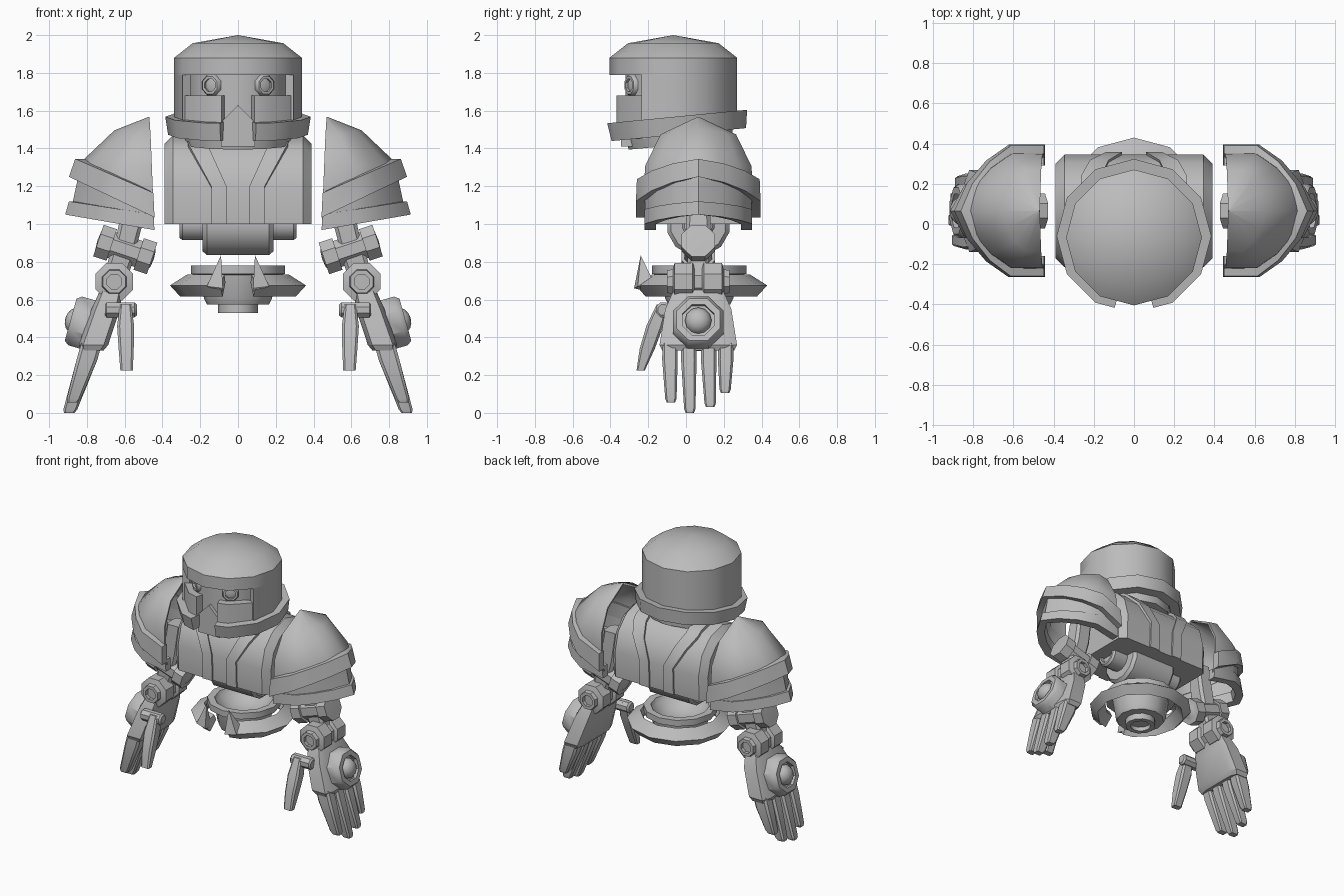
import bpy, bmesh, math
from mathutils import Vector, Matrix

grey = bpy.data.materials.new("plain grey")
grey.diffuse_color = (0.5, 0.5, 0.5, 1)
CY = 0.065  # depth of the body centre line


def loft(name, rings, closed=True, caps=True, mat=None, sharp=38, solid=0):
    """Skin a series of equal-length point rings."""
    bm = bmesh.new()
    vs = [[bm.verts.new(mat @ Vector(p) if mat else p) for p in r] for r in rings]
    n = len(rings[0])
    for a, b in zip(vs, vs[1:]):
        for i in range(n if closed else n - 1):
            j = (i + 1) % n
            bm.faces.new((a[i], a[j], b[j], b[i]))
    if closed and caps:
        bm.faces.new(vs[0])
        bm.faces.new(vs[-1])
    bmesh.ops.remove_doubles(bm, verts=bm.verts, dist=1e-5)
    bmesh.ops.recalc_face_normals(bm, faces=bm.faces)
    for f in bm.faces:
        f.smooth = True
    for e in bm.edges:
        e.smooth = len(e.link_faces) == 2 and e.calc_face_angle(0) < math.radians(sharp)
    me = bpy.data.meshes.new(name)
    bm.to_mesh(me)
    bm.free()
    me.materials.append(grey)
    ob = bpy.data.objects.new(name, me)
    bpy.context.collection.objects.link(ob)
    if solid:
        m = ob.modifiers.new("thickness", 'SOLIDIFY')
        m.thickness, m.offset = solid, 0
    return ob


def turn(name, base, axis, profile, n=8, phase=0.0, sharp=38):
    """Turned part: profile of (radius, height along axis)."""
    mat = Matrix.Translation(base) @ Vector(axis).to_track_quat('Z', 'Y').to_matrix().to_4x4()
    rings = [[(max(r, 1e-6) * math.sin(2 * math.pi * (i + phase) / n),
               -max(r, 1e-6) * math.cos(2 * math.pi * (i + phase) / n), h)
              for i in range(n)] for r, h in profile]
    ends = [r for r, h in (profile[0], profile[-1])]
    return loft(name, rings, caps=min(ends) > 0, mat=mat, sharp=sharp)


def sector(name, base, section, a0, a1, tilt=0.0):
    """Part of a twelve-sided ring; angle 0 faces the front."""
    angles = [a0] + [a for a in range(0, 361, 30) if a0 < a < a1] + [a1]
    rings = []
    for a in angles:
        k = math.cos(math.radians(15)) / math.cos(math.radians(a % 30 - 15))
        t = math.radians(a)
        rings.append([(r * k * math.sin(t), -r * k * math.cos(t), z) for r, z in section])
    mat = Matrix.Translation(base) @ Matrix.Rotation(math.radians(tilt), 4, 'X')
    return loft(name, rings, mat=mat)


def rect(r0, r1, z0, z1):
    return [(r1, z0), (r1, z1), (r0, z1), (r0, z0)]


def limb(name, rows, s, c=0.3):
    """Chamfered block through rows of (x, y, z, half x, half y)."""
    k = 1 - c
    pat = [(1, k), (k, 1), (-k, 1), (-1, k), (-1, -k), (-k, -1), (k, -1), (1, -k)]
    return loft(name, [[(s * (x + hx * u), y + hy * v, z) for u, v in pat]
                       for x, y, z, hx, hy in rows], sharp=25)


# --- head ---
HC = (0, -0.067, 0)
turn("helmet_dome", HC, (0, 0, 1),
     [(0, 2.0), (0.24, 1.957), (0.338, 1.88), (0.338, 1.79), (0.25, 1.79)], 12, sharp=32)
sector("helmet_back", HC, rect(0.29, 0.338, 1.53, 1.79), 60, 300)
turn("head_core", HC, (0, 0, 1), [(0.262, 1.45), (0.262, 1.85)], 12, 0.5)
sector("cheek_left", HC, rect(0.27, 0.325, 1.48, 1.68), 16, 60)
sector("cheek_right", HC, rect(0.27, 0.325, 1.48, 1.68), 300, 344)
sector("jaw_band", (0, -0.055, 1.52), [(0.37, -0.048), (0.385, 0.048), (0.30, 0.048), (0.30, -0.048)],
       15, 345, 5.5)
turn("chin", (0, -0.03, 1.42), (0, -0.096, 1), [(0.275, 0), (0.295, 0.13)], 12)
nose = [(-0.09, 1.41), (0.09, 1.41), (0.09, 1.54), (0, 1.63), (-0.09, 1.54)]
loft("nose_plate", [[(x, y, z) for x, z in nose] for y in (-0.345, -0.28)])
for s in (1, -1):
    turn("eye", (s * 0.128, -0.268, 1.735), (s * 0.53, -0.85, 0),
         [(0.058, -0.02), (0.058, 0.03), (0.05, 0.04), (0.036, 0.04), (0.036, 0.025), (0, 0.035)], 8, 0.5)

# --- torso barrel with chamfered ends ---
half = [(-0.272, 1.0), (-0.28, 1.19), (-0.242, 1.33), (-0.165, 1.41), (-0.13, 1.435), (0, 1.47)]
arch = half + [(-y, z) for y, z in half[-2::-1]]


def arch_ring(x, k):
    return [(x, CY + y * k, 1 + (z - 1) * (1 - (1 - k) * 0.6)) for y, z in arch]


loft("torso", [arch_ring(x, k) for x, k in ((-0.39, 0.84), (-0.345, 1), (0.345, 1), (0.39, 0.84))], sharp=30)


# --- raised trim running over front, top and back ---
def trim_x(z, low, high):
    return low + (high - low) * min(1, max(0, (z - 1.19) / 0.22))


for s in (1, -1):
    rings = []
    for y, z in arch:
        xi, xo = trim_x(z, 0.06, 0.165), trim_x(z, 0.14, 0.265)
        pts = [(CY + y * k, 1.0 + (z - 1.0) * k) for k in (0.98, 1.045)]
        rings.append([(s * xi, *pts[0]), (s * xo, *pts[0]), (s * xo, *pts[1]), (s * xi, *pts[1])])
    loft("torso_trim", rings)

# --- waist: hip axle, dish and collar ---
turn("hip_drum", (0, CY, 1.0), (1, 0, 0),
     [(0.15, -0.187), (0.17, -0.165), (0.17, 0.165), (0.15, 0.187)], 12, 0.5)
turn("hip_axle", (0, CY, 1.0), (1, 0, 0),
     [(0, -0.28), (0.06, -0.28), (0.06, -0.31), (0.075, -0.31), (0.088, -0.295), (0.088, 0.295),
      (0.075, 0.31), (0.06, 0.31), (0.06, 0.28), (0, 0.28)], 12, 0.5)
turn("waist_dish", (0, 0.07, 0), (0, 0, 1),
     [(0, 0.68), (0.1, 0.695), (0.185, 0.75), (0.20, 0.78), (0.25, 0.78), (0.25, 0.735), (0.2, 0.73),
      (0.18, 0.605), (0.165, 0.575), (0.105, 0.575), (0.105, 0.53), (0.07, 0.53), (0.07, 0.56), (0, 0.56)], 12)
sector("waist_collar", (0, 0.07, 0), [(0.36, 0.675), (0.27, 0.732), (0.25, 0.69), (0.305, 0.615)], 16, 344)
for s in (1, -1):
    base = [(0.08, -0.20, 0.64), (0.08, -0.275, 0.66), (0.165, -0.255, 0.67), (0.155, -0.17, 0.69)]
    loft("collar_spike", [[(s * x, y, z) for x, y, z in base], [(s * 0.09, -0.24, 0.835)] * 4])

# --- shoulders ---
U = [(0, 1), (0.4, 1), (0.65, 0.76), (0.86, 0.42), (1, 0)]
U = U + [(t, -f) for t, f in U[-2::-1]]


def u_row(s, xi, zi, xo, zo, w):
    return [(s * (xi + (xo - xi) * t), CY + w * f, zi + (zo - zi) * t) for t, f in U]


def band(name, s, upper, lower, thick=0.06):
    rows = []
    for (xi, zi, xo, zo, w), d in ((upper, 0), (lower, 0), (lower, thick), (upper, thick)):
        rows.append(u_row(s, xi, zi, xo - d, zo, w - d))
    loft(name, list(zip(*rows)))


for s in (1, -1):
    loft("shoulder_dome", [u_row(s, *r) for r in (
        (0.47, 1.56, 0.4705, 1.56, 0.0004), (0.463, 1.455, 0.65, 1.49, 0.195),
        (0.456, 1.30, 0.84, 1.31, 0.275), (0.45, 1.15, 0.845, 1.22, 0.28),
        (0.445, 1.0, 0.875, 1.08, 0.27))], closed=False, sharp=45, solid=0.015)
    band("shoulder_upper_band", s, (0.448, 1.165, 0.862, 1.345, 0.325), (0.442, 1.035, 0.895, 1.25, 0.33))
    band("shoulder_lower_band", s, (0.448, 1.05, 0.895, 1.12, 0.285), (0.442, 0.968, 0.915, 1.05, 0.285))

    # --- arm: hanger, elbow and wrist joints ---
    limb("upper_arm", [(0.54, CY, 1.2, 0.06, 0.06), (0.57, CY, 0.99, 0.062, 0.065), (0.60, CY, 0.87, 0.06, 0.06)], s)
    turn("elbow_joint", (s * 0.597, CY, 0.865), (s * 0.949, 0, 0.316),
         [(0, -0.16), (0.05, -0.155), (0.06, -0.15), (0.095, -0.15), (0.095, -0.075), (0.078, -0.075),
          (0.078, 0.075), (0.095, 0.075), (0.095, 0.15), (0.06, 0.15), (0, 0.155)], 8, 0.5)
    limb("forearm", [(0.66, CY, 0.68, 0.06, 0.05), (0.60, CY, 0.87, 0.07, 0.06)], s)
    turn("wrist_joint", (s * 0.655, CY, 0.695), (0, 1, 0),
         [(0, -0.14), (0.042, -0.14), (0.042, -0.165), (0.065, -0.165), (0.07, -0.135), (0.108, -0.125),
          (0.108, -0.03), (0.085, -0.02), (0.085, 0.02), (0.108, 0.03), (0.108, 0.125), (0.07, 0.135),
          (0.065, 0.165), (0.042, 0.165), (0.042, 0.14), (0, 0.14)], 8, 0.5)

    # --- hand ---
    limb("palm", [(0.67, CY, 0.65, 0.06, 0.13), (0.70, CY, 0.55, 0.075, 0.175),
                  (0.765, CY, 0.36, 0.078, 0.205), (0.772, CY, 0.33, 0.06, 0.19)], s)
    turn("knuckle_disc", (s * 0.785, CY, 0.465), (s * 0.963, 0, 0.27),
         [(0.145, -0.03), (0.145, 0.08), (0.125, 0.105), (0.09, 0.105), (0.09, 0.08), (0, 0.08)], 8, 0.5)
    turn("knuckle_ball", (s * 0.86, CY, 0.487), (s * 0.963, 0, 0.27),
         [(0.072, -0.02), (0.07, 0.015), (0.05, 0.04), (0.027, 0.052), (0, 0.056)], 12)
    for y0, y1, tip in ((-0.085, -0.08, 0.055), (0.015, 0.02, 0.0), (0.12, 0.128, 0.03), (0.21, 0.207, 0.105)):
        limb("finger", [(0.775, y0, 0.37, 0.055, 0.04), (0.80, y0, 0.28, 0.055, 0.041),
                        (0.775 + (0.35 - tip) * 0.32, y1, tip + 0.02, 0.037, 0.03),
                        (0.775 + (0.37 - tip) * 0.32, y1, tip, 0.028, 0.022)], s)
    limb("thumb", [(0.595, -0.125, 0.575, 0.03, 0.03), (0.595, -0.165, 0.46, 0.045, 0.045),
                   (0.592, -0.205, 0.34, 0.04, 0.04), (0.59, -0.24, 0.225, 0.033, 0.022)], s)
    turn("thumb_pin", (s * 0.535, -0.12, 0.545), (s, 0, 0),
         [(0.03, 0), (0.042, 0.012), (0.042, 0.16), (0.03, 0.17)], 8, 0.5)
